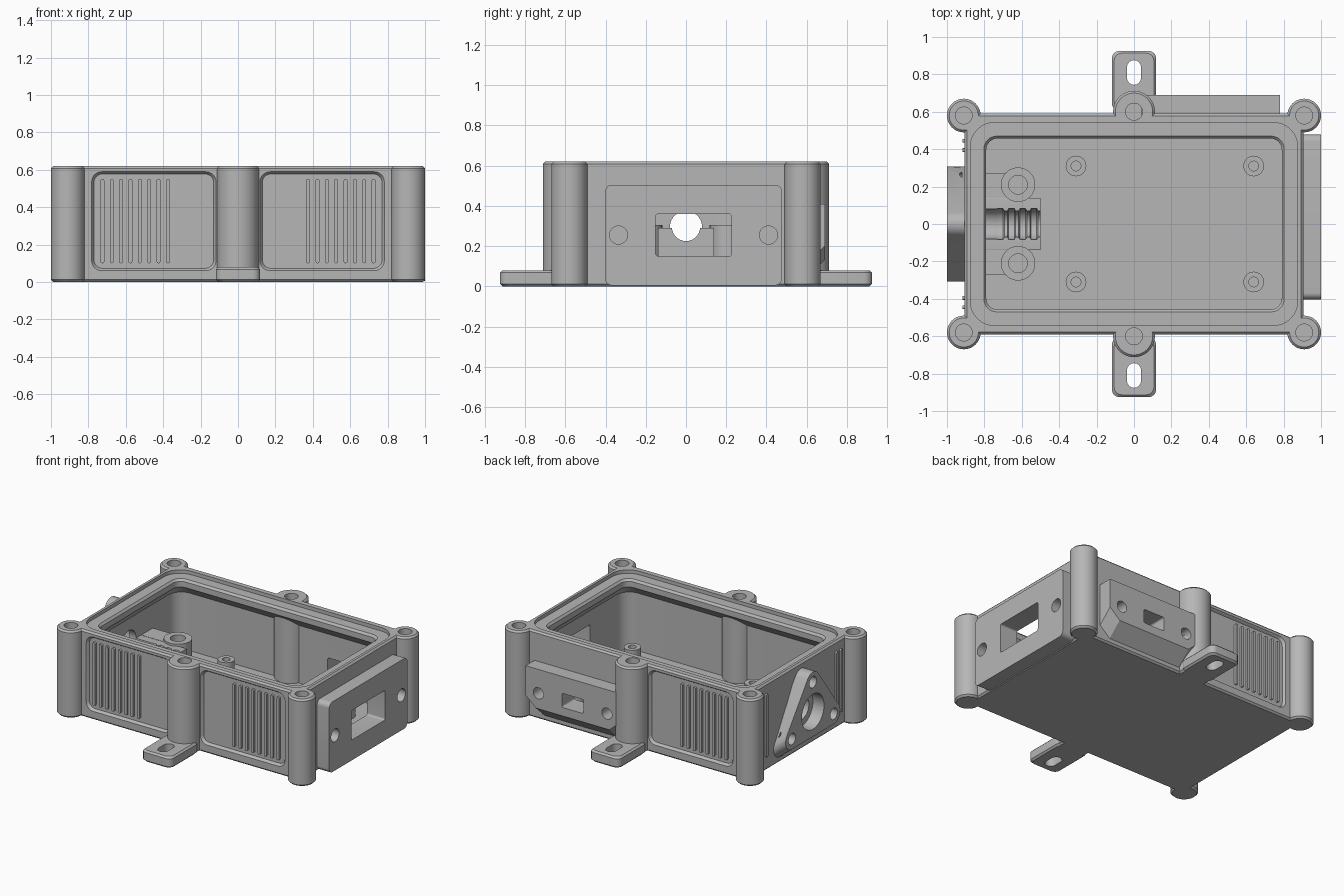
import bpy, bmesh, math

cube = bpy.data.objects.get("Cube")
if cube:
    bpy.data.objects.remove(cube, do_unlink=True)

grey = bpy.data.materials.new("plain_grey")
grey.use_nodes = True
grey.diffuse_color = (0.47, 0.47, 0.47, 1)
grey.node_tree.nodes["Principled BSDF"].inputs["Base Color"].default_value = (0.47, 0.47, 0.47, 1)


# Outlines in two dimensions
def circle(r, u=0, v=0, n=40):
    return [(u + r * math.cos(2 * math.pi * i / n), v + r * math.sin(2 * math.pi * i / n)) for i in range(n)]


def rounded(centres, r, n=8):
    """Outline around equal circles at the given counter-clockwise centres."""
    pts = []
    for i, (u, v) in enumerate(centres):
        pu, pv = centres[i - 1]
        nu, nv = centres[(i + 1) % len(centres)]
        a = math.atan2(v - pv, u - pu) - math.pi / 2
        b = math.atan2(nv - v, nu - u) - math.pi / 2
        turn = (b - a) % (2 * math.pi)
        for k in range(n + 1):
            t = a + turn * k / n
            pts.append((u + r * math.cos(t), v + r * math.sin(t)))
    return pts


def rect(hw, hh, r, u=0, v=0):
    a, b = hw - r, hh - r
    return rounded([(u - a, v - b), (u + a, v - b), (u + a, v + b), (u - a, v + b)], r)


# Solid skinned through outlines placed along an axis
def loft(name, axis, *layers):
    place = {"x": lambda u, v, d: (d, u, v),
             "y": lambda u, v, d: (u, d, v),
             "z": lambda u, v, d: (u, v, d)}[axis]
    bm = bmesh.new()
    rings = [[bm.verts.new(place(u, v, d)) for u, v in pts] for d, pts in layers]
    for lo, hi in zip(rings, rings[1:]):
        for i in range(len(lo)):
            bm.faces.new((lo[i - 1], lo[i], hi[i], hi[i - 1]))
    bm.faces.new(rings[0])
    bm.faces.new(rings[-1])
    bmesh.ops.recalc_face_normals(bm, faces=bm.faces)
    mesh = bpy.data.meshes.new(name)
    bm.to_mesh(mesh)
    bm.free()
    mesh.materials.append(grey)
    ob = bpy.data.objects.new(name, mesh)
    bpy.context.collection.objects.link(ob)
    return ob


def soft(name, shape, z0, z1, c=0.012):
    """Upright solid with chamfered ends; shape(inset) gives its outline."""
    return loft(name, "z", (z0, shape(c)), (z0 + c, shape(0)), (z1 - c, shape(0)), (z1, shape(c)))


def combine(targets, tool, operation="DIFFERENCE"):
    for ob in targets:
        bpy.context.view_layer.objects.active = ob
        mod = ob.modifiers.new("combine", "BOOLEAN")
        mod.operation, mod.solver, mod.object = operation, "EXACT", tool
        bpy.ops.object.modifier_apply(modifier=mod.name)
    bpy.data.objects.remove(tool, do_unlink=True)


SIGNS = (-1, 1)
H = 0.62

# Housing shell with an overhanging inner lip
housing = soft("housing", lambda c: rect(0.905 - c, 0.59 - c, 0.02), 0, H)
wide = rect(0.86, 0.545, 0.1)
combine([housing], loft("cavity", "z", (0.05, wide), (0.46, wide), (0.54, rect(0.79, 0.457, 0.06)),
                        (0.55, rect(0.79, 0.457, 0.06))))

# Screw posts
spots = [(sx * 0.91, sy * 0.58, 0.09) for sx in SIGNS for sy in SIGNS] + [(0, s * 0.6, 0.112) for s in SIGNS]
for x, y, r in spots:
    combine([housing], soft("post", lambda c: circle(r - c, x, y), 0, H), "UNION")
for x, y, r in spots:
    combine([housing], loft("screw_hole", "z", (0.4, circle(0.045, x, y)), (0.7, circle(0.045, x, y))))

# Gasket seat and mouth of the box
combine([housing], loft("mouth", "z", (0.535, rect(0.79, 0.457, 0.06)), (0.58, rect(0.79, 0.457, 0.06)),
                        (0.595, rect(0.803, 0.47, 0.07)), (0.7, rect(0.803, 0.47, 0.07))))
combine([housing], loft("seat", "z", (0.595, rect(0.875, 0.543, 0.13)), (0.7, rect(0.875, 0.543, 0.13))))

# Sunken side panels with vertical ribs
for sx, sy in ((-1, -1), (1, -1), (-1, 1)):
    u = sx * 0.45
    combine([housing], loft("panel", "y", (sy * 0.571, rect(0.32, 0.252, 0.045, u, 0.325)),
                            (sy * 0.58, rect(0.325, 0.257, 0.05, u, 0.325)),
                            (sy * 0.592, rect(0.334, 0.266, 0.055, u, 0.325)),
                            (sy * 0.65, rect(0.334, 0.266, 0.055, u, 0.325))))
    for i in range(8):
        x = sx * (0.375 + i * 0.05)
        loft("panel_rib", "y", (sy * 0.56, rect(0.01, 0.225, 0.009, x, 0.325)),
             (sy * 0.587, rect(0.01, 0.225, 0.009, x, 0.325)))

# Ribs beside the cable flange
for y in (-0.445, -0.395, 0.395, 0.445):
    loft("end_rib", "x", (-0.89, rect(0.01, 0.225, 0.009, y, 0.325)), (-0.918, rect(0.01, 0.225, 0.009, y, 0.325)))

# Mounting tabs with slots
for s in SIGNS:
    tab = soft("mounting_tab", lambda c: rect(0.118 - c, 0.16 - c, 0.04, 0, s * 0.765), 0, 0.08)
    slot = rounded([(0, s * 0.81 - 0.028), (0, s * 0.81 + 0.028)], 0.038)
    combine([tab], loft("slot", "z", (-0.1, slot), (0.2, slot)))

# Large port plate on the left end
PY = 0.0375
plate = loft("large_port_plate", "x", (0.88, rect(0.44, 0.25, 0.035, PY, 0.255)),
             (1.0, rect(0.44, 0.25, 0.035, PY, 0.255)))
for s in SIGNS:
    hole = circle(0.045, PY + s * 0.373, 0.255)
    combine([plate], loft("plate_hole", "x", (0.91, hole), (1.1, hole)))
window = rect(0.188, 0.105, 0.012, PY, 0.255)
combine([housing, plate], loft("window", "x", (0.8, window), (1.1, window)))


# Small port plate on the back, sloped underneath
def plate_outline(drop):
    return [(0.78, 0.41), (0.04, 0.41), (0.04, 0.2 - drop), (0.12, 0.13 - drop), (0.7, 0.13 - drop), (0.78, 0.2 - drop)]


plate = loft("small_port_plate", "y", (0.58, plate_outline(0.1)), (0.69, plate_outline(0)))
for s in SIGNS:
    hole = circle(0.04, 0.41 + s * 0.27, 0.24)
    combine([plate], loft("plate_hole", "y", (0.6, hole), (0.8, hole)))
window = rect(0.085, 0.05, 0.012, 0.41, 0.24)
combine([housing, plate], loft("window", "y", (0.5, window), (0.8, window)))


# Triangular cable flange on the right end
def triangle(drop):
    return rounded([(-0.235, 0.19 - drop), (0.235, 0.19 - drop), (0, 0.505)], 0.073)


flange = loft("cable_flange", "x", (-0.89, triangle(0.09)), (-1.0, triangle(0)))
for y, z in ((-0.235, 0.19), (0.235, 0.19), (0, 0.505)):
    combine([flange], loft("flange_hole", "x", (-0.92, circle(0.04, y, z)), (-1.1, circle(0.04, y, z))))
combine([flange], loft("bore", "x", (-0.912, circle(0.125, 0, 0.295)), (-1.1, circle(0.125, 0, 0.295))))

# Cable clamp with a ridged channel
clamp = loft("cable_clamp", "x", (-0.87, rect(0.14, 0.125, 0.004, 0, 0.165)), (-0.5, rect(0.14, 0.125, 0.004, 0, 0.165)))
layers = [(-1.1, 0.08), (-0.74, 0.08)]
for i in range(4):
    x = -0.73 + i * 0.06
    layers += [(x, 0.083), (x + 0.03, 0.083), (x + 0.037, 0.07), (x + 0.053, 0.07)]
layers += [(-0.48, 0.083), (-0.4, 0.083)]
combine([housing, flange, clamp], loft("channel", "x", *[(x, circle(r, 0, 0.295)) for x, r in layers]))

for s in SIGNS:
    web = loft("clamp_web", "z", (0.04, rect(0.13, 0.065, 0.004, -0.745, s * 0.205)),
               (0.29, rect(0.13, 0.065, 0.004, -0.745, s * 0.205)))
    combine([web], loft("web_hole", "z", (0.1, circle(0.05, -0.62, s * 0.21)), (0.5, circle(0.05, -0.62, s * 0.21))))
    post = loft("clamp_post", "z", (0.04, circle(0.092, -0.62, s * 0.21)), (0.305, circle(0.092, -0.62, s * 0.21)))
    combine([post], loft("hole", "z", (0.1, circle(0.05, -0.62, s * 0.21)), (0.5, circle(0.05, -0.62, s * 0.21))))

# Circuit board standoffs
for x in (-0.31, 0.64):
    for s in SIGNS:
        post = loft("standoff", "z", (0.04, circle(0.055, x, s * 0.31)), (0.2, circle(0.055, x, s * 0.31)))
        combine([post], loft("hole", "z", (0.07, circle(0.026, x, s * 0.31)), (0.3, circle(0.026, x, s * 0.31))))

# Smooth the round parts, keep the edges crisp
bpy.ops.object.select_all(action="DESELECT")
for ob in bpy.context.collection.objects:
    if ob.type == "MESH":
        ob.select_set(True)
bpy.context.view_layer.objects.active = housing
bpy.ops.object.shade_smooth_by_angle(angle=math.radians(30))
